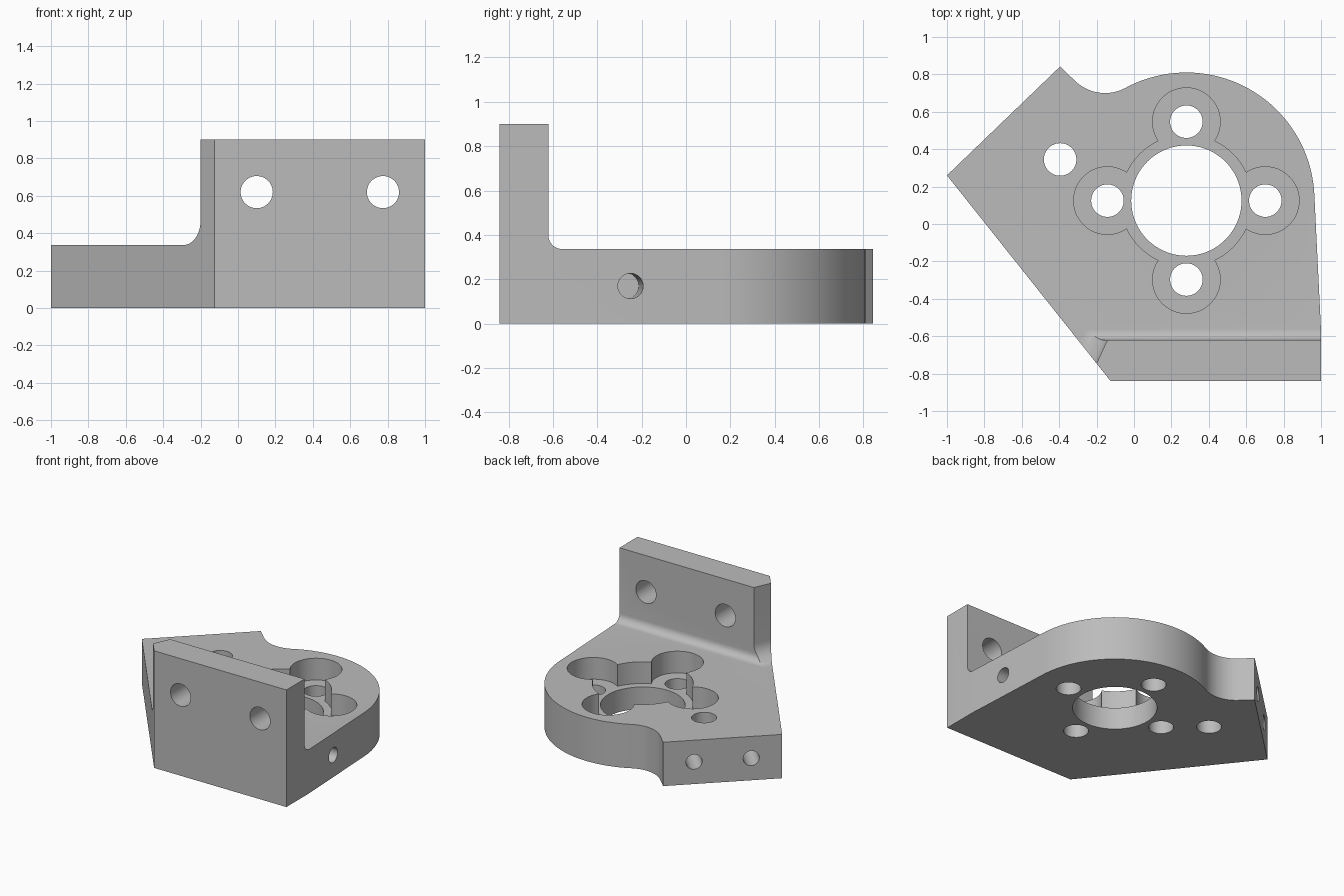
import bpy, bmesh, math
from mathutils import Vector

if "Cube" in bpy.data.objects:
    bpy.data.objects.remove(bpy.data.objects["Cube"])

PLATE_H, WALL_H, FLOOR = 0.337, 0.9, 0.17
BORE = Vector((0.28, 0.125, 0))


def arc(cx, cy, r, a0, a1, n):
    """Points on an arc, angles in degrees."""
    angles = [math.radians(a0 + (a1 - a0) * i / n) for i in range(n + 1)]
    return [(cx + r * math.cos(a), cy + r * math.sin(a)) for a in angles]


def prism(name, pts, offset):
    """Extrude a closed loop of 3D points along offset."""
    bm = bmesh.new()
    face = bm.faces.new([bm.verts.new(p) for p in pts])
    ext = bmesh.ops.extrude_face_region(bm, geom=[face])
    verts = [v for v in ext["geom"] if isinstance(v, bmesh.types.BMVert)]
    bmesh.ops.translate(bm, verts=verts, vec=offset)
    bmesh.ops.recalc_face_normals(bm, faces=bm.faces)
    mesh = bpy.data.meshes.new(name)
    bm.to_mesh(mesh)
    bm.free()
    obj = bpy.data.objects.new(name, mesh)
    bpy.context.collection.objects.link(obj)
    return obj


def cylinder(name, start, end, r, n=48):
    """Round cutter between two points."""
    start, end = Vector(start), Vector(end)
    rot = (end - start).to_track_quat('Z', 'Y')
    pts = [start + rot @ Vector((x, y, 0)) for x, y in arc(0, 0, r, 0, 360, n)[:-1]]
    return prism(name, pts, end - start)


def combine(obj, cutter, operation):
    """Apply a boolean and remove the cutter."""
    cutter.hide_render = True
    mod = obj.modifiers.new("cut", 'BOOLEAN')
    mod.operation, mod.solver, mod.object = operation, 'EXACT', cutter
    bpy.context.view_layer.objects.active = obj
    bpy.ops.object.modifier_apply(modifier=mod.name)
    bpy.data.objects.remove(cutter, do_unlink=True)


# Outline: straight mounting edges, big round lobe, concave blend
outline = [(-0.125, -0.84), (1, -0.84), (1, -0.57)]
outline += arc(BORE.x, BORE.y, 0.685, 2.8, 118.4, 40)
outline += arc(-0.155, 0.93, 0.23, -61.6, -135, 16)[1:]
outline += [(-0.395, 0.842), (-1, 0.26)]
bracket = prism("mounting_bracket", [(x, y, 0) for x, y in outline], Vector((0, 0, WALL_H)))

# Side profile: plate, inner fillet, upright wall
side = [(-2, -1), (2, -1), (2, PLATE_H)]
side += arc(-0.56, PLATE_H + 0.06, 0.06, 270, 180, 8)
side += [(-0.62, 1.2), (-2, 1.2)]
combine(bracket, prism("side_profile", [(-2, y, z) for y, z in side], Vector((4, 0, 0))), 'INTERSECT')

# Angled left end of the wall with its own fillet
corner, along, out = Vector((-0.2, -0.745, 0)), Vector((0.419, 0.908, 0)), Vector((-0.908, 0.419, 0))
end = [(-3, -1), (2, -1), (2, PLATE_H)]
end += arc(0.13, PLATE_H + 0.13, 0.13, 270, 180, 10)
end += [(0, 1.2), (-3, 1.2)]
pts = [corner - 3 * along + d * out + Vector((0, 0, z)) for d, z in end]
combine(bracket, prism("end_profile", pts, 6 * along), 'INTERSECT')

# Central bore with a wider recess on top
up = Vector((0, 0, 1))
combine(bracket, cylinder("bore", BORE - up, BORE + up, 0.295, 72), 'DIFFERENCE')
combine(bracket, cylinder("recess", BORE + FLOOR * up, BORE + up, 0.352, 72), 'DIFFERENCE')

# Four counterbored screw holes around the bore
for i in range(4):
    a = i * math.pi / 2
    p = BORE + 0.422 * Vector((math.cos(a), math.sin(a), 0))
    combine(bracket, cylinder("counterbore", p + FLOOR * up, p + up, 0.181), 'DIFFERENCE')
    combine(bracket, cylinder("screw_hole", p - up, p + up, 0.087), 'DIFFERENCE')

# Extra plate hole
p = Vector((-0.395, 0.345, 0))
combine(bracket, cylinder("plate_hole", p - up, p + up, 0.087), 'DIFFERENCE')

# Two wall holes
for x in (0.1, 0.775):
    combine(bracket, cylinder("wall_hole", (x, -1, 0.62), (x, -0.4, 0.62), 0.086), 'DIFFERENCE')

# Blind holes: one in the right edge, two in the angled back edge
inward = Vector((-0.9988, -0.0488, 0))
p = Vector((0.985, -0.25, 0.17))
combine(bracket, cylinder("edge_hole", p - 0.1 * inward, p + 0.4 * inward, 0.057, 32), 'DIFFERENCE')
a, b = Vector((-0.395, 0.842, 0.17)), Vector((-1, 0.26, 0.17))
inward = Vector((0.693, -0.721, 0))
for t in (0.26, 0.74):
    p = a.lerp(b, t)
    combine(bracket, cylinder("edge_hole", p - 0.1 * inward, p + 0.3 * inward, 0.057, 32), 'DIFFERENCE')

# Plain grey finish, smooth curves with sharp edges
grey = bpy.data.materials.new("grey_metal")
grey.diffuse_color = (0.5, 0.5, 0.5, 1)
grey.use_nodes = True
grey.node_tree.nodes["Principled BSDF"].inputs["Base Color"].default_value = grey.diffuse_color
bracket.data.materials.clear()
bracket.data.materials.append(grey)
bpy.ops.object.select_all(action='DESELECT')
bracket.select_set(True)
bpy.context.view_layer.objects.active = bracket
bpy.ops.object.shade_smooth_by_angle(angle=math.radians(30))
